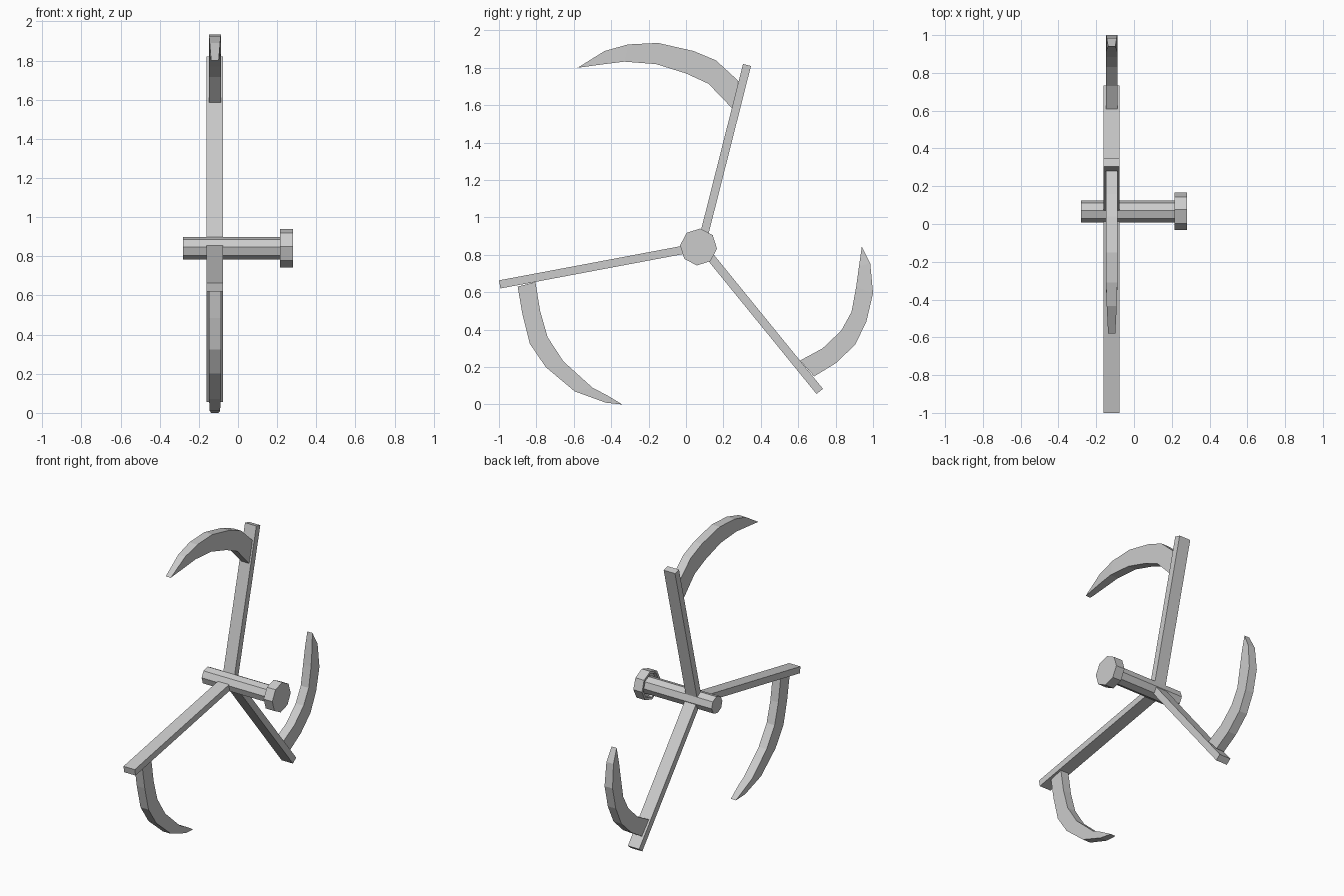
import bpy, bmesh
from math import radians, cos, sin
from mathutils import Vector

if "Cube" in bpy.data.objects:
    bpy.data.objects.remove(bpy.data.objects["Cube"])

HUB = (0.067, 0.842)   # hub axis in y, z
XC = -0.118            # plane of arms and blades


def make(name, verts, faces):
    me = bpy.data.meshes.new(name)
    bm = bmesh.new()
    vs = [bm.verts.new(v) for v in verts]
    for f in faces:
        bm.faces.new([vs[i] for i in f])
    bmesh.ops.recalc_face_normals(bm, faces=bm.faces)
    bm.to_mesh(me)
    bm.free()
    ob = bpy.data.objects.new(name, me)
    bpy.context.collection.objects.link(ob)
    return ob


def lathe(name, rings, n=8):
    """Octagonal solid along x from (x, radius) rings, capped at both ends."""
    verts, faces = [], []
    for x, r in rings:
        for i in range(n):
            a = radians(-5 + 360 * i / n)
            verts.append((x, HUB[0] + r * cos(a), HUB[1] + r * sin(a)))
    for k in range(len(rings) - 1):
        for i in range(n):
            j = (i + 1) % n
            faces.append((k*n + i, k*n + j, (k+1)*n + j, (k+1)*n + i))
    faces.append(range(n))
    faces.append(range((len(rings) - 1) * n, len(rings) * n))
    return make(name, verts, faces)


def arm(name, start, end, width=0.044, half=0.0425):
    """Flat bar between two points of the y, z plane."""
    s, e = Vector(start), Vector(end)
    d = (e - s).normalized()
    side = Vector((-d.y, d.x)) * width / 2
    loop = [s + side, e + side, e - side, s - side]
    verts = [(XC + sx * half, p.x, p.y) for sx in (-1, 1) for p in loop]
    faces = [(0, 1, 2, 3), (4, 5, 6, 7)]
    faces += [(i, (i+1) % 4, (i+1) % 4 + 4, i + 4) for i in range(4)]
    return make(name, verts, faces)


def blade(name, outer, inner, tip, half=0.03, tip_half=0.019):
    """Curved blade with paired outer/inner edges, narrowing to the tip."""
    verts, faces = [], []
    n = len(outer)
    for i, (o, p) in enumerate(zip(outer, inner)):
        h = half if i < n - 1 else half * 0.88
        verts += [(XC - h, *o), (XC + h, *o), (XC + h, *p), (XC - h, *p)]
    for k in range(n - 1):
        a, b = 4*k, 4*k + 4
        faces += [(a + i, a + (i+1) % 4, b + (i+1) % 4, b + i) for i in range(4)]
    t, a = 4 * n, 4 * (n - 1)
    verts += [(XC - tip_half, *tip), (XC + tip_half, *tip)]
    faces += [(0, 1, 2, 3), (a, a+1, t+1, t), (a+3, a+2, t+1, t),
              (a, a+3, t), (a+1, a+2, t+1)]
    return make(name, verts, faces)


# Axle and its cap, hollowed slightly on the inner side
lathe("axle", [(-0.28, 0.058), (0.25, 0.058)])
lathe("axle_cap", [(0.24, 0.083), (0.215, 0.083), (0.215, 0.099), (0.28, 0.099)])

# Three arms
arm("arm_top", (0.08, 0.842), (0.326, 1.815))
arm("arm_left", (0.067, 0.842), (-0.996, 0.642))
arm("arm_right", (0.087, 0.842), (0.715, 0.07))

# Three curved blades
blade("blade_top",
      [(.28, 1.73), (.16, 1.84), (.04, 1.89), (-.15, 1.933), (-.31, 1.925), (-.435, 1.89)],
      [(.25, 1.58), (.12, 1.715), (0, 1.77), (-.16, 1.82), (-.33, 1.833), (-.435, 1.82)],
      (-.58, 1.80))
blade("blade_right",
      [(.685, .15), (.80, .22), (.905, .32), (.965, .445), (1.0, .595), (.985, .755)],
      [(.61, .235), (.73, .30), (.83, .395), (.885, .495), (.91, .63), (.925, .74)],
      (.94, .845))
blade("blade_left",
      [(-.90, .63), (-.875, .485), (-.835, .325), (-.75, .20), (-.595, .07), (-.43, .01)],
      [(-.805, .655), (-.78, .50), (-.74, .36), (-.655, .23), (-.50, .09), (-.42, .048)],
      (-.34, 0))
